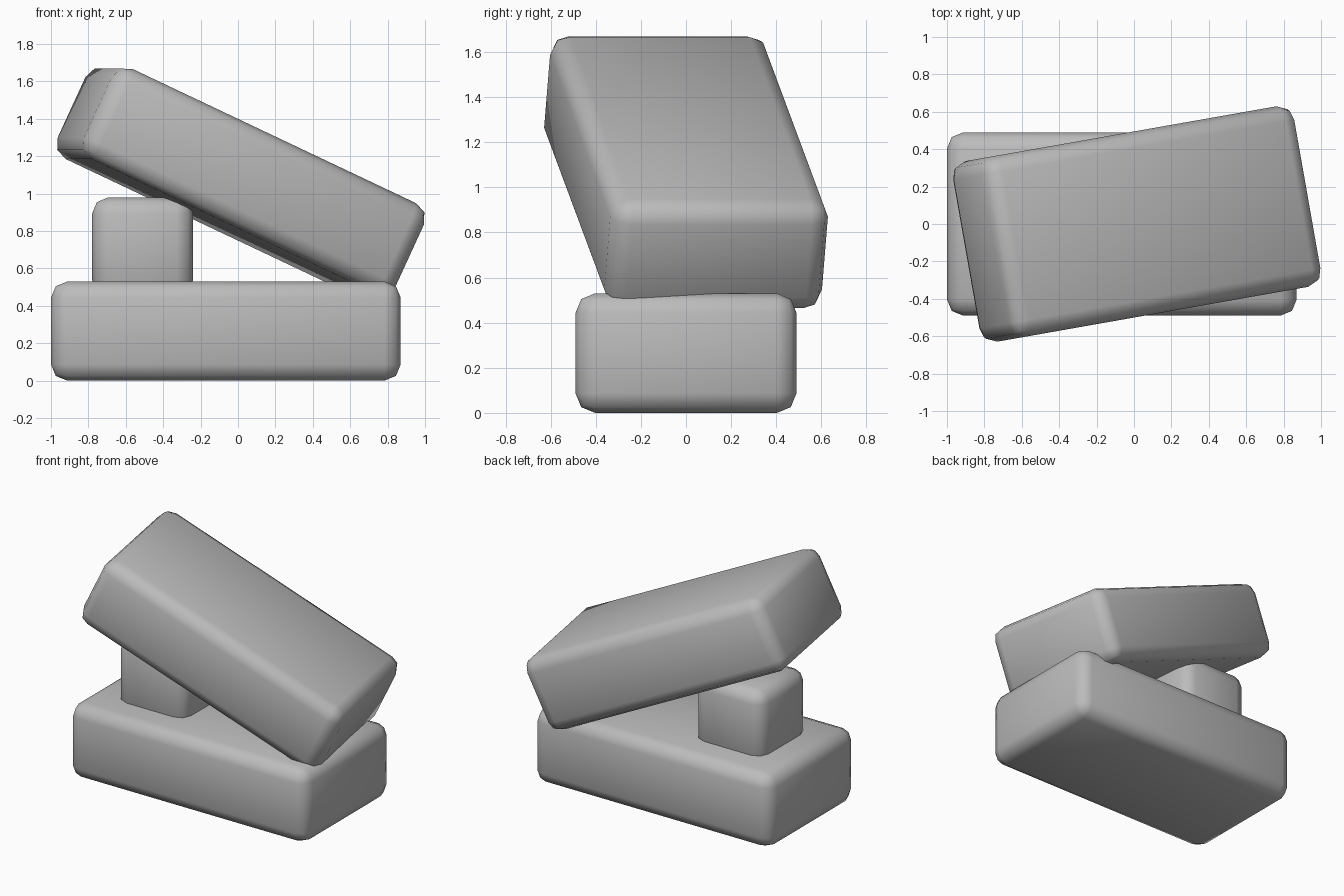
import bpy
from math import radians

cube = bpy.data.objects.get("Cube")
if cube:
    bpy.data.objects.remove(cube, do_unlink=True)

stone = bpy.data.materials.new("plain_grey")
stone.use_nodes = True
GREY = (0.5, 0.5, 0.5, 1)
stone.diffuse_color = GREY
stone.node_tree.nodes["Principled BSDF"].inputs["Base Color"].default_value = GREY


def block(name, size, centre, pitch=0, yaw=0):
    """Box with softly rounded edges and smooth shading."""
    bpy.ops.mesh.primitive_cube_add(size=1, location=centre)
    ob = bpy.context.object
    ob.name = name
    ob.scale = size
    bpy.ops.object.transform_apply(location=False, rotation=False, scale=True)
    ob.rotation_euler = (0, radians(pitch), radians(yaw))
    bevel = ob.modifiers.new("rounded_edges", "BEVEL")
    bevel.width = 0.087
    bevel.segments = 2
    ob.data.materials.append(stone)
    bpy.ops.object.shade_smooth()
    return ob


SLAB = (1.87, 0.98, 0.53)

# Flat slab on the ground
block("base_slab", SLAB, (-0.065, 0, 0.265))

# Small cube sunk slightly into the slab
block("support_block", (0.54, 0.53, 0.53), (-0.51, 0, 0.715))

# Matching slab leaning on the small cube
block("leaning_slab", SLAB, (0.015, 0, 1.067), pitch=25, yaw=10)
